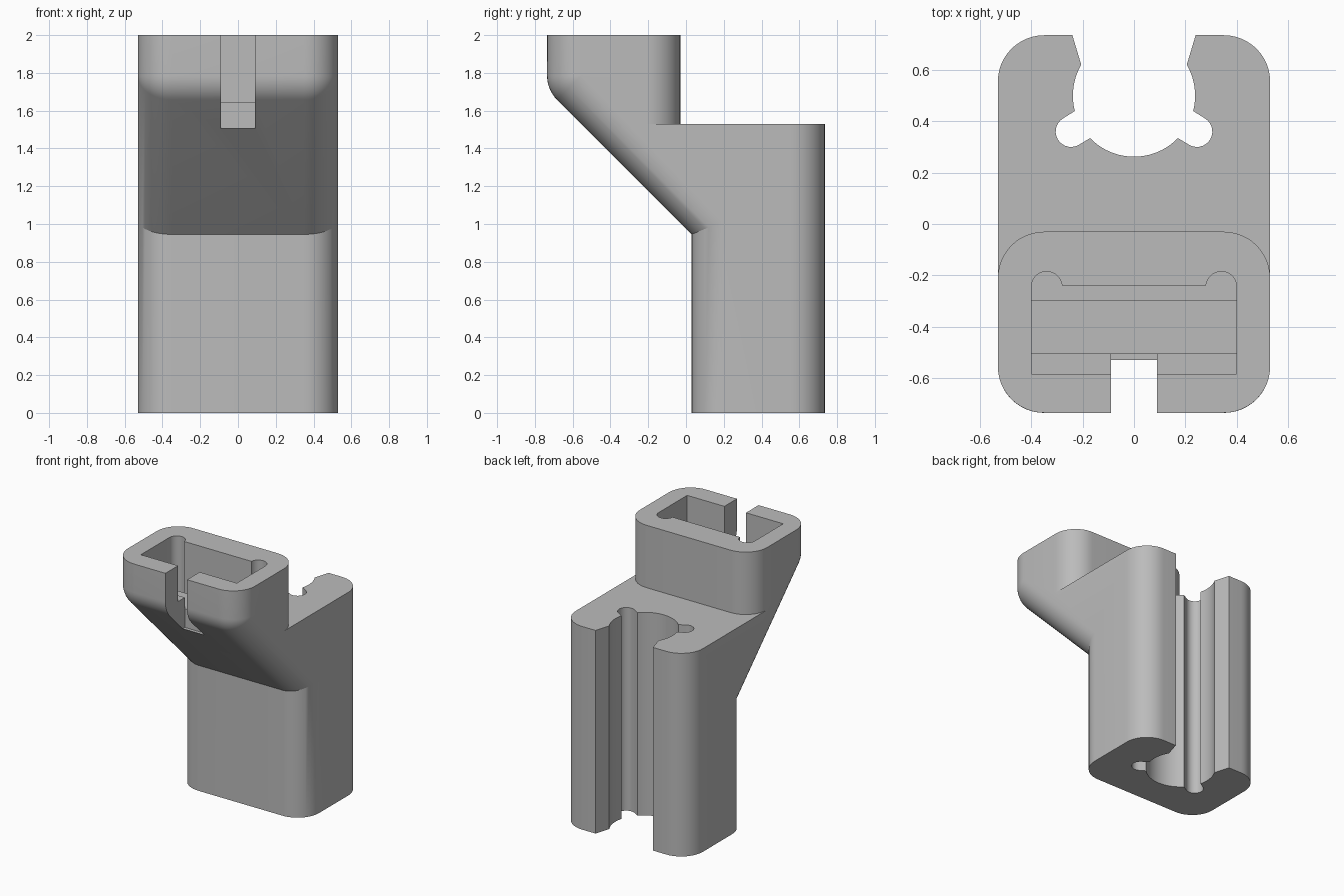
import bpy, bmesh
from math import sin, cos, radians, sqrt, tan

cube = bpy.data.objects.get("Cube")
if cube:
    bpy.data.objects.remove(cube, do_unlink=True)

grey = bpy.data.materials.new("plain_grey")
grey.use_nodes = True
grey.diffuse_color = (0.5, 0.5, 0.5, 1)
grey.node_tree.nodes["Principled BSDF"].inputs["Base Color"].default_value = (0.5, 0.5, 0.5, 1)

HALF_W, HALF_D, R = 0.53, 0.735, 0.18


def finish(name, bm):
    bmesh.ops.recalc_face_normals(bm, faces=bm.faces)
    mesh = bpy.data.meshes.new(name)
    bm.to_mesh(mesh)
    bm.free()
    mesh.materials.append(grey)
    obj = bpy.data.objects.new(name, mesh)
    bpy.context.collection.objects.link(obj)
    return obj


def loft(name, sections):
    """Skin a list of closed sections and cap both ends."""
    bm = bmesh.new()
    rings = [[bm.verts.new(p) for p in s] for s in sections]
    n = len(rings[0])
    for a, b in zip(rings, rings[1:]):
        for i in range(n):
            j = (i + 1) % n
            bm.faces.new((a[i], a[j], b[j], b[i]))
    bm.faces.new(rings[0])
    bm.faces.new(rings[-1])
    return finish(name, bm)


def prism(name, outline, z0, z1):
    return loft(name, [[(x, y, z) for x, y in outline] for z in (z0, z1)])


def box(name, x, y0, y1, z0, z1):
    return prism(name, [(-x, y0), (x, y0), (x, y1), (-x, y1)], z0, z1)


def arc(cx, cy, r, start, end, steps):
    angles = [radians(start + (end - start) * i / steps) for i in range(steps + 1)]
    return [(cx + r * cos(a), cy + r * sin(a)) for a in angles]


def side_profile(x, inset):
    """Side silhouette, with its upright and sloping faces moved inwards."""
    pts = [(0.03 + inset, 0), (0.03 + inset, 0.945 + inset * tan(radians(22.5)))]
    pts += arc(R - HALF_D, 1.785, R - inset + 0.0005, 225, 180, 8)
    pts += [(-HALF_D + inset, 2), (-0.03 - inset, 2), (-0.03 - inset, 1.53),
            (HALF_D - inset, 1.53), (HALF_D - inset, 0)]
    return [(x, y, z) for y, z in pts]


# Body: slices across the width, inset along a quarter circle for round corners
quarter = []
for i in range(13):
    a = radians(90 * i / 12)
    quarter.append((HALF_W - R + R * sin(a), R - R * cos(a)))
slices = [(-x, d) for x, d in reversed(quarter)] + quarter
body = loft("offset_holder_body", [side_profile(x, d) for x, d in slices])

# Rear channel: round bore with flared mouth and two angled relief slots
half = [(0.26, 0.8), (0.24, HALF_D)]
half += arc(0, 0.5, 0.238, 30.3, -14.6, 10)
half += arc(0.245, 0.36, 0.06, 60, -120, 14)
half += arc(0, 0.5, 0.238, -44.1, -90, 10)
channel = half + [(-x, y) for x, y in reversed(half[:-1])]

# Socket: stepped floor, with round reliefs at the two rear corners
relief = [(0.4, -0.295)] + arc(0.34, -0.245, 0.06, 0, 175, 14) + [(0.28, -0.24)]
rear = relief + [(-x, y) for x, y in reversed(relief)]

cutters = [
    prism("channel_cutter", channel, -0.1, 1.7),
    prism("socket_rear_cutter", rear, 1.44, 2.1),
    box("socket_middle_cutter", 0.4, -0.505, -0.29, 1.645, 2.1),
    box("socket_front_cutter", 0.4, -0.585, -0.5, 1.73, 2.1),
    box("front_slot_cutter", 0.09, -0.8, -0.505, 1.505, 2.1),
]

bpy.context.view_layer.objects.active = body
for cutter in cutters:
    mod = body.modifiers.new(cutter.name, 'BOOLEAN')
    mod.operation = 'DIFFERENCE'
    mod.solver = 'EXACT'
    mod.object = cutter
    bpy.ops.object.modifier_apply(modifier=mod.name)
for cutter in cutters:
    bpy.data.objects.remove(cutter, do_unlink=True)

# Smooth the rounded walls and keep crisp edges
bpy.ops.object.select_all(action='DESELECT')
body.select_set(True)
bpy.ops.object.shade_smooth_by_angle(angle=radians(20))
